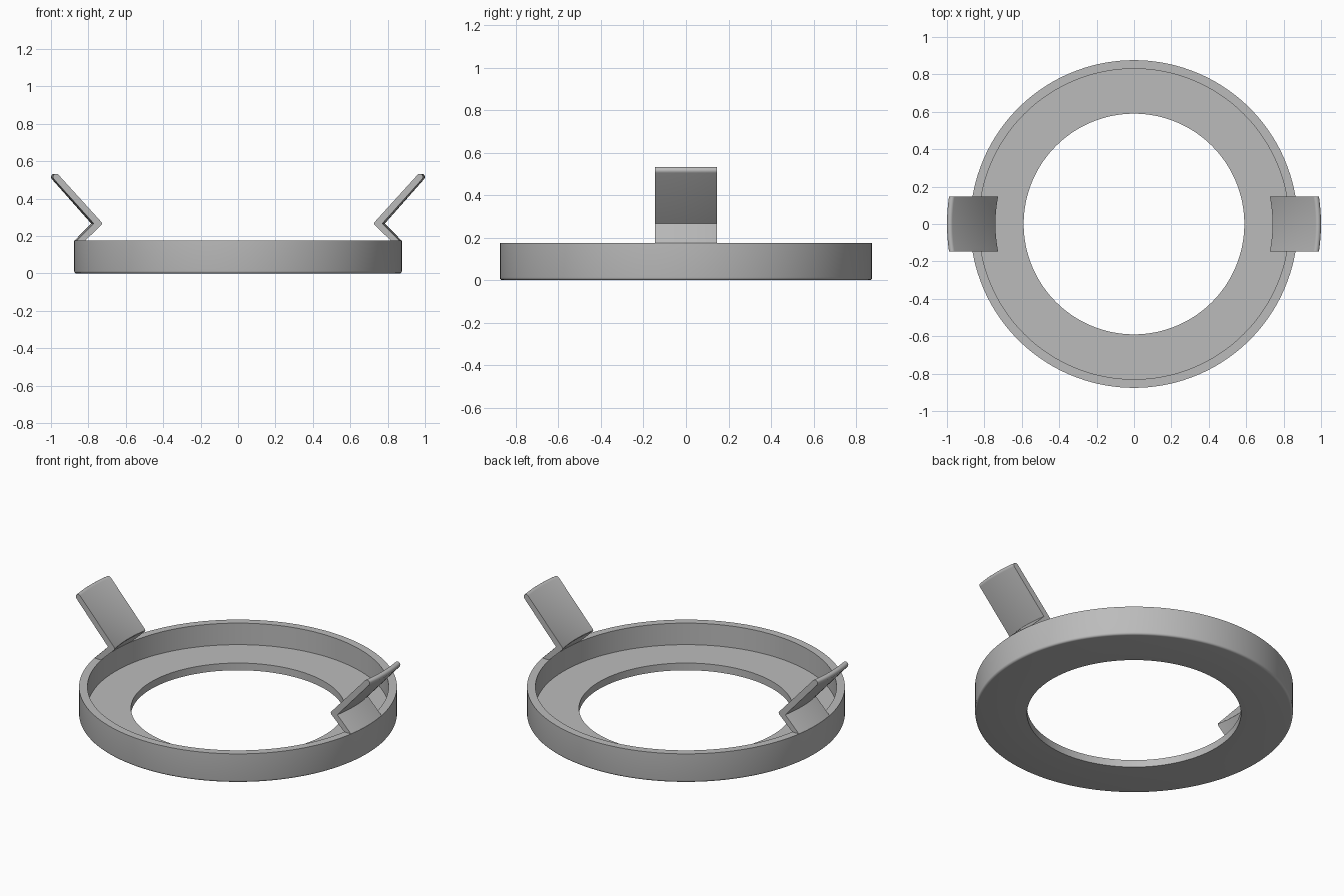
import bpy, bmesh
from math import cos, sin, pi, radians, sqrt
from mathutils import Vector

cube = bpy.data.objects.get("Cube")
if cube:
    bpy.data.objects.remove(cube)

grey = bpy.data.materials.new("plain grey")
grey.use_nodes = True
colour = (0.5, 0.5, 0.5, 1)
grey.diffuse_color = colour
grey.node_tree.nodes["Principled BSDF"].inputs["Base Color"].default_value = colour

OUTER, WALL, HOLE = 0.876, 0.83, 0.59
HEIGHT, FLOOR = 0.175, 0.044


def sweep(name, rows, closed):
    """Skin a list of matching closed profiles, looped or capped at the ends."""
    bm = bmesh.new()
    rings = [[bm.verts.new(p) for p in row] for row in rows]
    n = len(rings[0])
    pairs = list(zip(rings, rings[1:]))
    if closed:
        pairs.append((rings[-1], rings[0]))
    else:
        bm.faces.new(rings[0])
        bm.faces.new(rings[-1])
    for a, b in pairs:
        for i in range(n):
            j = (i + 1) % n
            bm.faces.new((a[i], a[j], b[j], b[i]))
    bmesh.ops.recalc_face_normals(bm, faces=bm.faces)
    mesh = bpy.data.meshes.new(name)
    bm.to_mesh(mesh)
    bm.free()
    mesh.materials.append(grey)
    obj = bpy.data.objects.new(name, mesh)
    bpy.context.collection.objects.link(obj)
    bpy.ops.object.select_all(action="DESELECT")
    obj.select_set(True)
    bpy.context.view_layer.objects.active = obj
    bpy.ops.object.shade_smooth_by_angle(angle=radians(32))
    return obj


# Tray ring: L-shaped section with a rounded bottom edge, turned about z
fillet = 0.013
section = [(HOLE, 0)]
for k in range(5):
    a = -pi / 2 + k * pi / 8
    section.append((OUTER - fillet + fillet * cos(a), fillet + fillet * sin(a)))
section += [(OUTER, HEIGHT), (WALL, HEIGHT), (WALL, FLOOR), (HOLE, FLOOR)]
STEPS = 144
turns = [2 * pi * i / STEPS for i in range(STEPS)]
sweep("tray_ring", [[(r * cos(t), r * sin(t), z) for r, z in section] for t in turns], True)

# Clip section: leans inward, bends at the elbow, flares out to a round tip
tip, elbow = Vector((0.983, 0.516)), Vector((0.7625, 0.267))
along = (tip - elbow).normalized()
across = Vector((along.y, -along.x))
radius = 0.0168
clip = [(OUTER - 0.004, HEIGHT - 0.01), (OUTER - 0.001, HEIGHT), (0.785, 0.267)]
for k in range(9):
    a = pi * k / 8
    clip.append(tuple(tip + radius * (cos(a) * across + sin(a) * along)))
clip += [(0.744, 0.274), (0.741, 0.267), (0.744, 0.26),
         (WALL + 0.001, HEIGHT), (WALL + 0.006, HEIGHT - 0.01)]

# Clips: the section follows the ring's curve between two straight sides
HALF_WIDTH = 0.147
offsets = [HALF_WIDTH * (i / 8 - 1) for i in range(17)]
for name, side in (("left_clip", 1), ("right_clip", -1)):
    sweep(name, [[(side * sqrt(r * r - y * y), y, z) for r, z in clip] for y in offsets], False)
